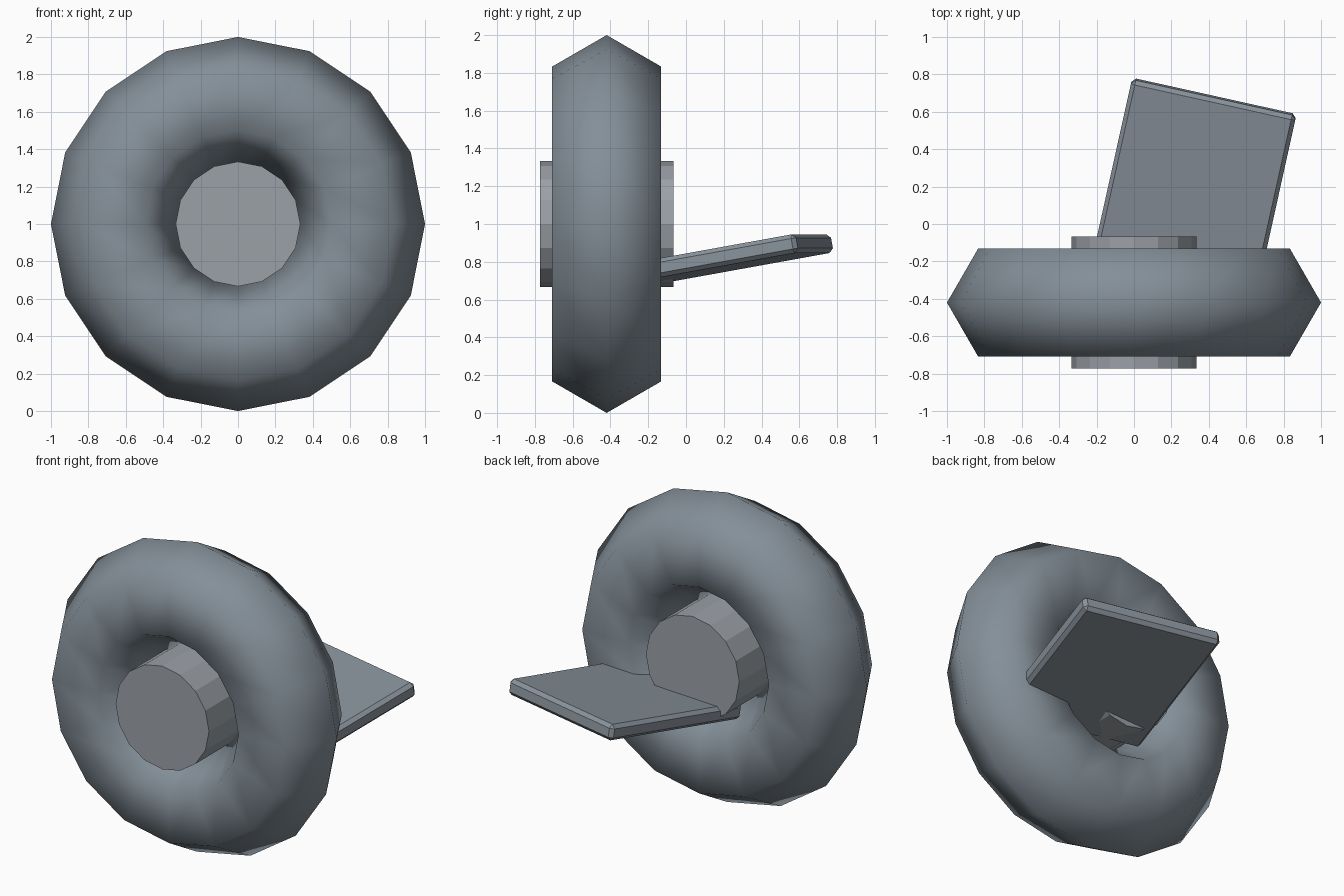
import bpy
from math import radians, sin, cos

if "Cube" in bpy.data.objects:
    bpy.data.objects.remove(bpy.data.objects["Cube"])

WHEEL_Y = -0.42
TURN = (radians(90), 0, 0)


def finish(name, color):
    obj = bpy.context.object
    obj.name = name
    mat = bpy.data.materials.new(name + "_paint")
    mat.diffuse_color = (*color, 1)
    mat.use_nodes = True
    mat.node_tree.nodes["Principled BSDF"].inputs["Base Color"].default_value = mat.diffuse_color
    obj.data.materials.append(mat)
    return obj


# Low-poly ring: 16 segments, hexagonal section, smooth shaded
bpy.ops.mesh.primitive_torus_add(major_segments=16, minor_segments=6,
                                 major_radius=0.6665, minor_radius=0.3335,
                                 location=(0, WHEEL_Y, 1), rotation=TURN)
bpy.ops.object.shade_smooth()
finish("wheel_ring", (0.23, 0.275, 0.315))

# Hub running through the ring
bpy.ops.mesh.primitive_cylinder_add(vertices=16, radius=0.3335, depth=0.705,
                                    location=(0, WHEEL_Y, 1), rotation=TURN)
finish("hub", (0.33, 0.355, 0.39))

# Tilted plate behind the wheel, its front end sunk between ring and hub
tilt, yaw = radians(10), radians(12.5)
extra = 0.18                     # length beyond a square, added at the front
shift = -extra / 2
loc = (0.335 + shift * cos(tilt) * sin(yaw),
       0.257 + shift * cos(tilt) * cos(yaw),
       0.823 + shift * sin(tilt))
bpy.ops.mesh.primitive_cube_add(size=1, location=loc, rotation=(tilt, 0, -yaw))
plate = finish("rear_plate", (0.25, 0.29, 0.33))
plate.scale = (0.90, 0.88 + extra, 0.10)
bpy.ops.object.transform_apply(location=False, rotation=False, scale=True)
bevel = plate.modifiers.new("chamfer", 'BEVEL')
bevel.width = 0.022
bevel.segments = 1
